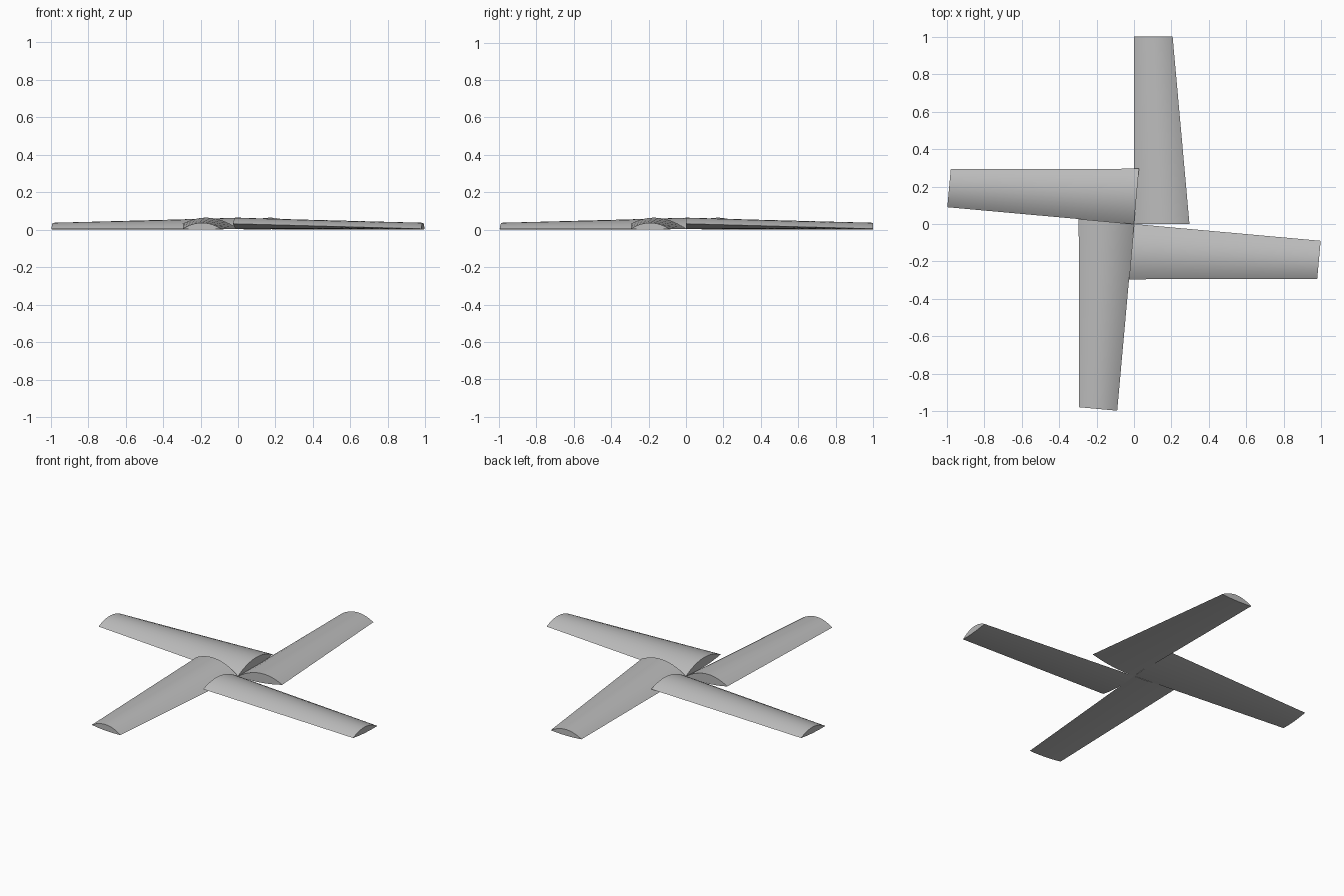
import bpy
import bmesh
import math
from mathutils import Matrix

cube = bpy.data.objects.get("Cube")
if cube:
    bpy.data.objects.remove(cube, do_unlink=True)

# Single grey finish
grey = bpy.data.materials.new("plain_grey")
grey.use_nodes = True
colour = (0.5, 0.5, 0.5, 1)
grey.diffuse_color = colour
grey.node_tree.nodes["Principled BSDF"].inputs["Base Color"].default_value = colour

STEPS = 16


def section(bm, y, chord, lift, crown, belly):
    """Closed aerofoil ring: arched top, shallow belly, sharp edges."""
    def point(u, bulge):
        arch = 4 * u * (1 - u)
        return bm.verts.new((chord * u, y, 0.005 + lift * u + bulge * arch))
    us = [(1 - math.cos(math.pi * i / STEPS)) / 2 for i in range(STEPS + 1)]
    top = [point(u, crown) for u in us]
    bottom = [point(u, -belly) for u in reversed(us[1:-1])]
    return top + bottom


def blade(name, angle):
    """Tapered blade with a pitched root and a level tip."""
    bm = bmesh.new()
    root = section(bm, 0, 0.296, 0.027, 0.045, 0.012)
    tip = section(bm, 1, 0.206, 0, 0.032, 0.005)
    n = len(root)
    for i in range(n):
        j = (i + 1) % n
        bm.faces.new((root[i], root[j], tip[j], tip[i]))
    bm.faces.new(root)
    bm.faces.new(tip)
    bmesh.ops.recalc_face_normals(bm, faces=bm.faces)
    bm.transform(Matrix.Rotation(math.radians(angle), 4, "Z"))
    mesh = bpy.data.meshes.new(name)
    bm.to_mesh(mesh)
    bm.free()
    mesh.materials.append(grey)
    obj = bpy.data.objects.new(name, mesh)
    bpy.context.collection.objects.link(obj)
    bpy.ops.object.select_all(action="DESELECT")
    obj.select_set(True)
    bpy.context.view_layer.objects.active = obj
    bpy.ops.object.shade_smooth_by_angle(angle=math.radians(25))


# Four blades; three share a slight angular offset from the back one
OFFSET = 5.14
blade("back_blade", 0)
blade("right_blade", 90 - OFFSET)
blade("front_blade", 180 - OFFSET)
blade("left_blade", 270 - OFFSET)
